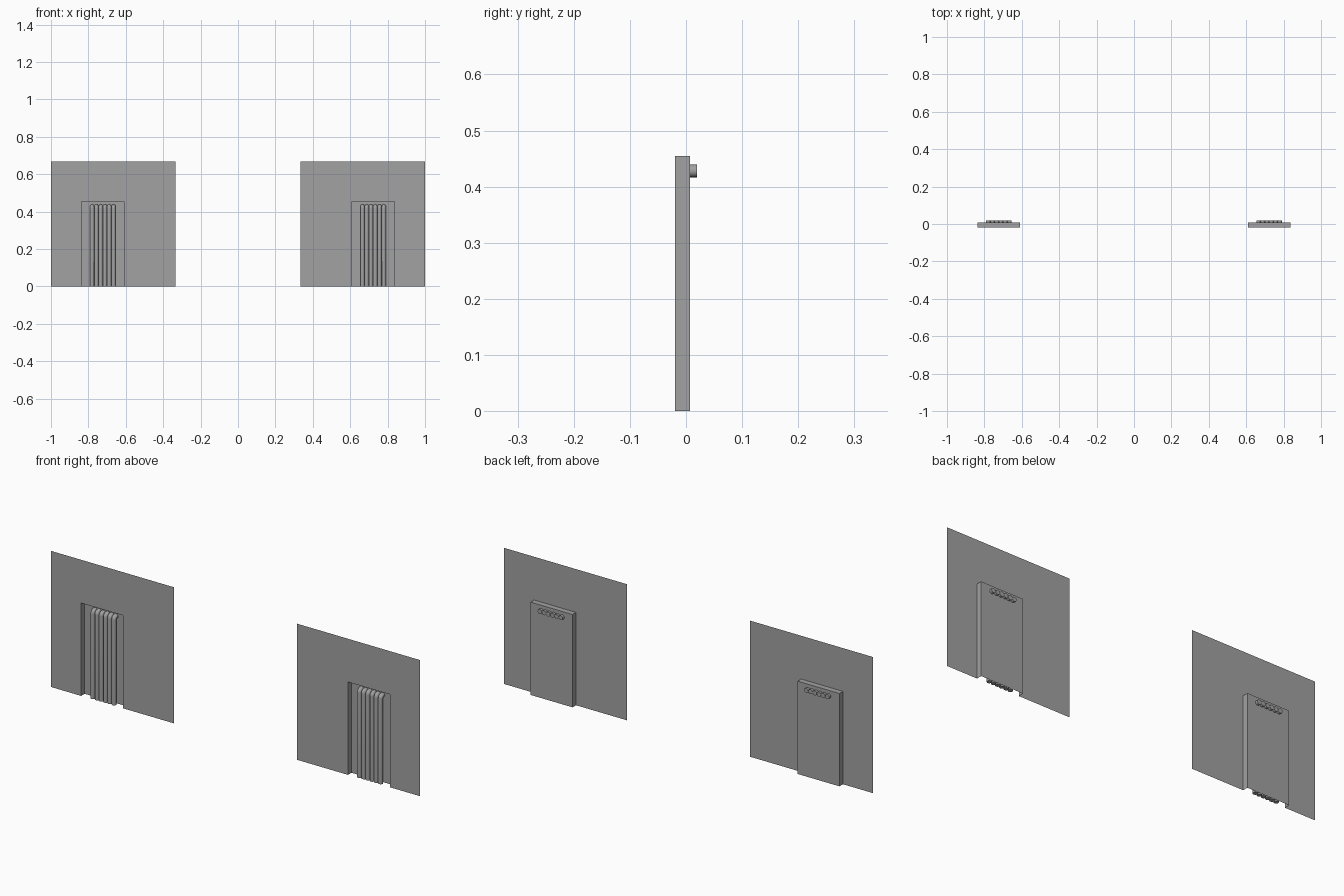
import bpy, bmesh
from math import sin, cos, pi

cube = bpy.data.objects.get("Cube")
if cube:
    bpy.data.objects.remove(cube, do_unlink=True)

# Single grey material
grey = bpy.data.materials.new("wall_grey")
colour = (0.36, 0.36, 0.36, 1)
grey.diffuse_color = colour
grey.use_nodes = True
bsdf = next(n for n in grey.node_tree.nodes if n.type == "BSDF_PRINCIPLED")
bsdf.inputs["Base Color"].default_value = colour

# Shared dimensions
FRONT, BACK, PIPE_END = -0.0195, 0.0075, 0.0195
INNER, OUTER, PANEL_TOP = 0.333, 1.0, 0.667
REC_IN, REC_OUT, REC_TOP = 0.61, 0.837, 0.455
PIPE_MID, PITCH, RADIUS, PIPE_Z = 0.7225, 0.0228, 0.0112, 0.428
BEND = 0.0115


def make_object(name, bm, smooth=False):
    mesh = bpy.data.meshes.new(name)
    bm.to_mesh(mesh)
    bm.free()
    mesh.materials.append(grey)
    obj = bpy.data.objects.new(name, mesh)
    bpy.context.collection.objects.link(obj)
    if smooth:
        bpy.ops.object.select_all(action="DESELECT")
        obj.select_set(True)
        bpy.context.view_layer.objects.active = obj
        bpy.ops.object.shade_smooth_by_angle(angle=pi / 5)
    return obj


def add_panel(name, side):
    """Thin sheet with a recess pushed backwards, open at front and bottom."""
    bm = bmesh.new()

    def vert(x, y, z):
        return bm.verts.new((x * side, y, z))

    recess = [(REC_IN, 0), (REC_IN, REC_TOP), (REC_OUT, REC_TOP), (REC_OUT, 0)]
    rim = [vert(x, FRONT, z) for x, z in recess]
    floor = [vert(x, BACK, z) for x, z in recess]
    outside = [vert(x, FRONT, z) for x, z in
               [(OUTER, 0), (OUTER, PANEL_TOP), (INNER, PANEL_TOP), (INNER, 0)]]
    # Sheet around the recess: inner strip, top strip, outer strip
    bm.faces.new((outside[3], rim[0], rim[1], outside[2]))
    bm.faces.new((outside[2], rim[1], rim[2], outside[1]))
    bm.faces.new((outside[1], rim[2], rim[3], outside[0]))
    # Recess walls and floor
    for i in range(3):
        bm.faces.new((rim[i], floor[i], floor[i + 1], rim[i + 1]))
    bm.faces.new(floor[::-1])
    if side < 0:
        bmesh.ops.reverse_faces(bm, faces=bm.faces[:])
    return make_object(name, bm)


def add_pipe(name, x):
    """Upright pipe that bends backwards through the recess wall."""
    bm = bmesh.new()
    sides, steps = 16, 6
    y0 = FRONT + RADIUS
    z0 = PIPE_Z - BEND
    path = [(y0, 0, 0)]
    for i in range(steps + 1):
        t = i / steps * pi / 2
        path.append((y0 + BEND * (1 - cos(t)), z0 + BEND * sin(t), t))
    path.append((PIPE_END, PIPE_Z, pi / 2))
    rings = []
    for y, z, t in path:
        ring = []
        for k in range(sides):
            a = 2 * pi * k / sides
            n = RADIUS * sin(a)
            ring.append(bm.verts.new((x + RADIUS * cos(a), y - n * cos(t), z + n * sin(t))))
        rings.append(ring)
    for a, b in zip(rings, rings[1:]):
        for k in range(sides):
            j = (k + 1) % sides
            bm.faces.new((a[k], a[j], b[j], b[k]))
    bm.faces.new(rings[0])
    bm.faces.new(rings[-1])
    bmesh.ops.recalc_face_normals(bm, faces=bm.faces[:])
    return make_object(name, bm, smooth=True)


# Mirrored pair of panels, each with a row of six pipes
for label, side in (("left", 1), ("right", -1)):
    add_panel(f"{label}_wall_panel", side)
    for i in range(6):
        add_pipe(f"{label}_pipe_{i + 1}", side * (PIPE_MID + (i - 2.5) * PITCH))
